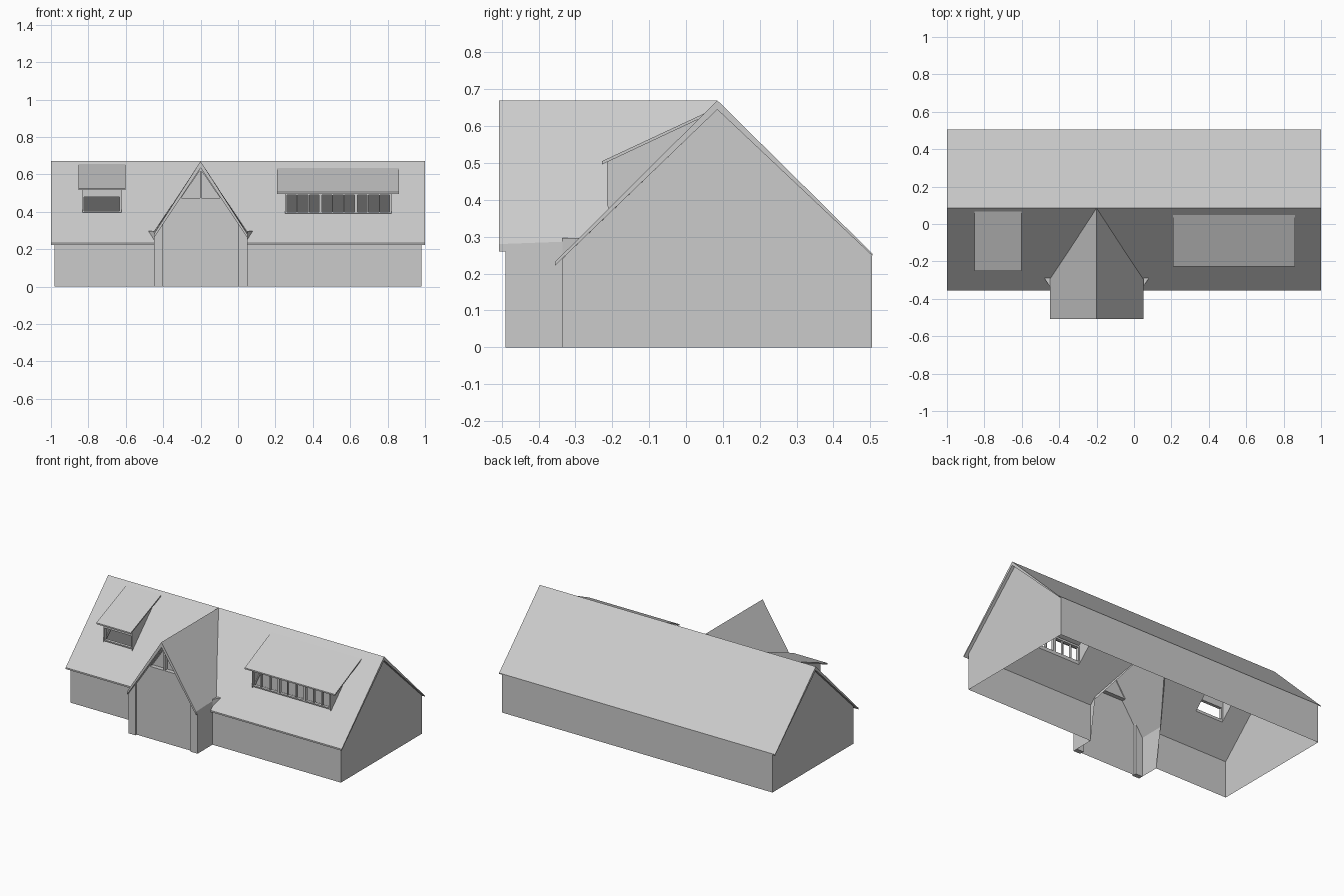
import bpy, bmesh

if "Cube" in bpy.data.objects:
    bpy.data.objects.remove(bpy.data.objects["Cube"])

CX = -0.2  # entry gable centre line


def mesh(name, verts, faces):
    me = bpy.data.meshes.new(name)
    me.from_pydata(verts, [], faces)
    bm = bmesh.new()
    bm.from_mesh(me)
    bmesh.ops.recalc_face_normals(bm, faces=bm.faces)
    bm.to_mesh(me)
    bm.free()
    ob = bpy.data.objects.new(name, me)
    bpy.context.collection.objects.link(ob)
    return ob


def loft(name, a, b):
    n = len(a)
    sides = [(i, (i + 1) % n, (i + 1) % n + n, i + n) for i in range(n)]
    return mesh(name, a + b, [tuple(range(n)), tuple(range(n, 2 * n))] + sides)


def prism(name, pts, axis, lo, hi):
    def put(p, t):
        p = list(p)
        p.insert(axis, t)
        return tuple(p)
    return loft(name, [put(p, lo) for p in pts], [put(p, hi) for p in pts])


def box(name, x0, x1, y0, y1, z0, z1):
    return prism(name, [(x0, y0), (x1, y0), (x1, y1), (x0, y1)], 2, z0, z1)


def sheet(name, pts):
    return mesh(name, pts, [tuple(range(len(pts)))])


def cut(target, cutter):
    m = target.modifiers.new("cut", 'BOOLEAN')
    m.operation = 'DIFFERENCE'
    m.solver = 'EXACT'
    m.object = cutter
    cutter.hide_render = True
    cutter.hide_viewport = True


# Main walls (single-skin, open underneath)
W = 0.98
for s, side in ((-1, "left"), (1, "right")):
    sheet("gable_wall_" + side, [(s * W, y, z) for y, z in
          ((-0.335, 0), (0.505, 0), (0.505, 0.25), (0.085, 0.645), (-0.335, 0.241))])
sheet("back_wall", [(-W, 0.505, 0), (W, 0.505, 0), (W, 0.505, 0.25), (-W, 0.505, 0.25)])
for x0, x1, side in ((-W, CX - 0.25, "left"), (CX + 0.25, W, "right")):
    sheet("front_wall_" + side, [(x0, -0.335, 0), (x1, -0.335, 0), (x1, -0.335, 0.241), (x0, -0.335, 0.241)])

# Main roof with the entry valley cut out
roof = prism("main_roof", [(-0.355, 0.232), (0.085, 0.67), (0.506, 0.254),
                           (0.506, 0.248), (0.085, 0.645), (-0.355, 0.222)], 0, -1, 1)
cut(roof, prism("entry_cutter", [(CX - 0.25, -0.6), (CX + 0.25, -0.6), (CX + 0.25, -0.295),
                                 (CX, 0.08), (CX - 0.25, -0.295)], 2, 0.1, 0.9))

# Entry: roof slopes, side walls, corner posts, eave returns
for s, side in ((-1, "left"), (1, "right")):
    e = CX + s * 0.25
    top = [(CX, -0.507, 0.67), (CX, 0.085, 0.67), (e, -0.293, 0.288), (e, -0.507, 0.28)]
    low = [(CX, -0.507, 0.635), (CX, 0.06, 0.635), (e, -0.295, 0.262), (e, -0.507, 0.26)]
    loft("entry_roof_" + side, top, low)
    sheet("entry_side_wall_" + side, [(e, -0.49, 0), (e, -0.335, 0), (e, -0.293, 0.275), (e, -0.49, 0.275)])
    i = e - s * 0.05
    prism("entry_post_" + side, [(e, 0), (i, 0), (i, 0.345), (e, 0.272)], 1, -0.49, -0.46)
    f = e + s * 0.032
    mesh("eave_return_" + side, [(e, -0.285, 0.297), (f, -0.285, 0.297), (e, -0.335, 0.297), (e, -0.335, 0.24)],
         [(0, 1, 2), (0, 1, 3), (1, 2, 3), (0, 2, 3)])

# Entry front wall and triangular window above it
h = 0.125
sheet("entry_front_wall", [(CX - 0.2, -0.478, 0), (CX + 0.2, -0.478, 0), (CX + 0.2, -0.478, 0.35),
                           (CX + h - 0.01, -0.478, 0.472), (CX - h + 0.01, -0.478, 0.472), (CX - 0.2, -0.478, 0.35)])
box("window_sill", CX - h + 0.01, CX + h - 0.01, -0.48, -0.45, 0.467, 0.474)
sheet("gable_glass", [(CX - h, -0.452, 0.47), (CX + h, -0.452, 0.47), (CX, -0.452, 0.655)])
box("king_post", CX - 0.004, CX + 0.004, -0.478, -0.45, 0.472, 0.635)
for s, side in ((-1, "left"), (1, "right")):
    prism("gable_trim_" + side, [(CX + s * h, 0.472), (CX, 0.655), (CX, 0.625), (CX + s * (h - 0.02), 0.472)],
          1, -0.48, -0.45)


# Shed dormers: roof slab, cheeks, open window frame
def dormer(name, x0, x1, yf, zf, yb, zb, w0, w1, yw, z0, z1, units, lights, head):
    prism(name + "_roof", [(yf, zf), (yb, zb), (yb - 0.012, zb - 0.014), (yf, zf - 0.009)], 0, x0, x1)
    slope = (zb - zf) / (yb - yf)
    zt = zf + slope * (yw - yf) - 0.008
    for x, side in ((w0, "left"), (w1, "right")):
        sheet(name + "_cheek_" + side, [(x, yw, z0), (x, yw, zt), (x, yb - 0.012, zb - 0.014),
                                        (x, z0 - 0.6, z0 - 0.015)])
    yd = yw + 0.02
    box(name + "_sill", w0, w1, yw, yd, z0, z0 + 0.008)
    box(name + "_head", w0, w1, yw, yd, z1 - head, zt)
    step = (w1 - w0) / units
    for u in range(units + 1):
        x = w0 + u * step
        box(name + "_mullion", max(w0, x - 0.009), min(w1, x + 0.009), yw, yd, z0, z1)
        if u < units:
            for k in range(1, lights):
                xb = x + step * k / lights
                box(name + "_glazing_bar", xb - 0.003, xb + 0.003, yw + 0.004, yd, z0, z1)
    cut(roof, box(name + "_cutter", w0 + 0.004, w1 - 0.004, yw + 0.02, yb - 0.05, 0.2, 0.8))


dormer("left_dormer", -0.852, -0.602, -0.25, 0.525, 0.068, 0.655,
       -0.832, -0.624, -0.205, 0.395, 0.52, 1, 1, 0.04)
dormer("right_dormer", 0.208, 0.862, -0.228, 0.505, 0.055, 0.637,
       0.252, 0.82, -0.215, 0.39, 0.5, 3, 3, 0.01)
